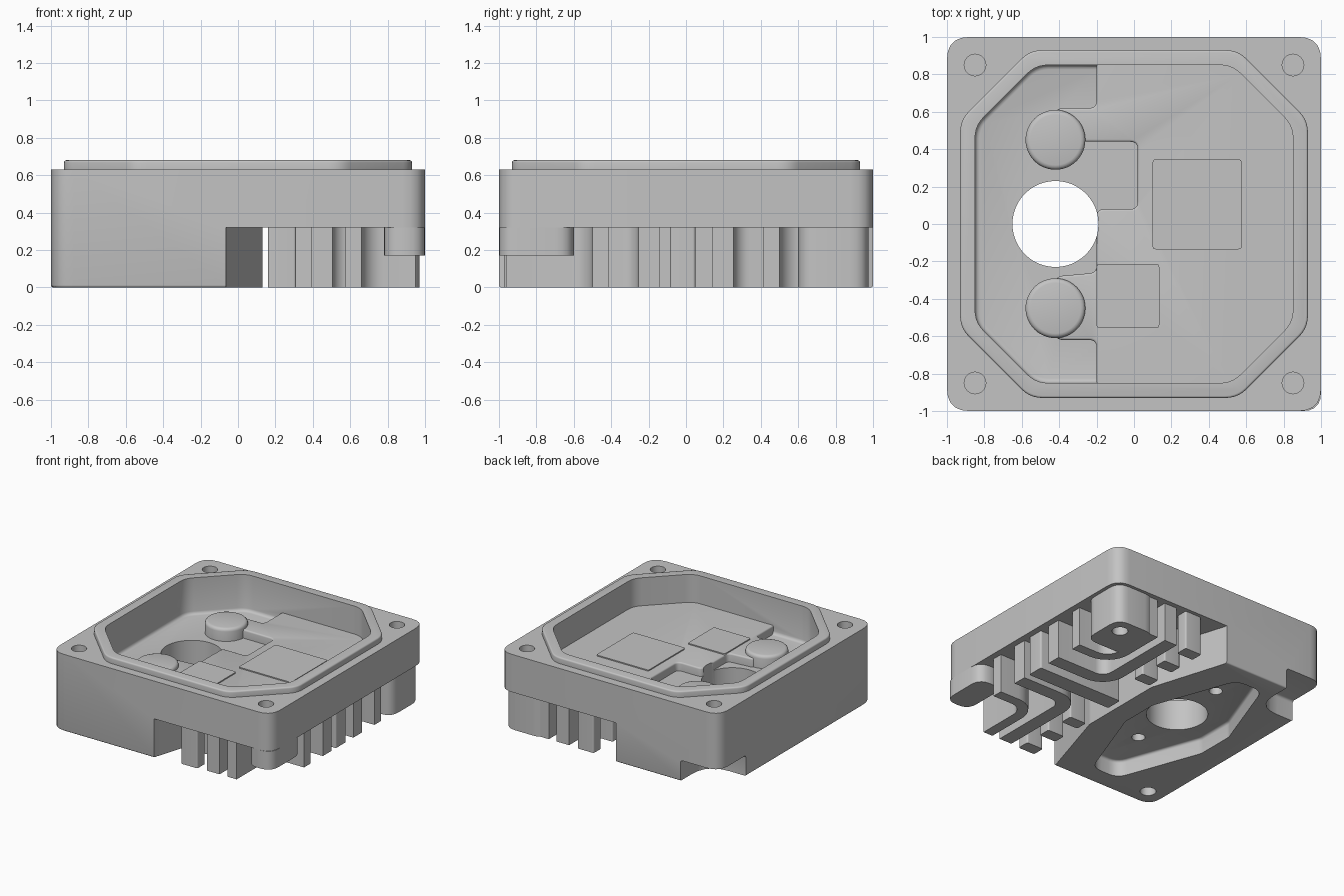
import bpy, bmesh, math
from mathutils import Vector

cube = bpy.data.objects.get("Cube")
if cube:
    bpy.data.objects.remove(cube, do_unlink=True)

metal = bpy.data.materials.new("cast_grey")
metal.use_nodes = True
GREY = (0.55, 0.55, 0.55, 1)
metal.diffuse_color = GREY
metal.node_tree.nodes["Principled BSDF"].inputs["Base Color"].default_value = GREY


def rounded(points, r, steps=5):
    """Round every corner of a 2D outline."""
    out = []
    for i, p in enumerate(points):
        p = Vector(p)
        a = Vector(points[i - 1]) - p
        b = Vector(points[(i + 1) % len(points)]) - p
        t = min(r / math.tan(a.angle(b) / 2), a.length * 0.45, b.length * 0.45)
        s, e = p + a.normalized() * t, p + b.normalized() * t
        for k in range(steps + 1):
            f = k / steps
            out.append(s * (1 - f) ** 2 + p * 2 * f * (1 - f) + e * f * f)
    return out


def circle(x, y, r, n=48):
    return [(x + r * math.cos(math.tau * i / n), y + r * math.sin(math.tau * i / n)) for i in range(n)]


def arc(x, y, r, start, end, n=8):
    angles = [math.radians(start + (end - start) * i / n) for i in range(n + 1)]
    return [(x + r * math.cos(a), y + r * math.sin(a)) for a in angles]


def rect(x0, x1, y0, y1):
    return [(x0, y0), (x1, y0), (x1, y1), (x0, y1)]


def octagon(h, c):
    return [(h, -c), (h, c), (c, h), (-c, h), (-h, c), (-h, -c), (-c, -h), (c, -h)]


def prism(name, points, z0, z1, bottom=0, top=0):
    """Extrude an outline, with optional rounded bottom or top edges."""
    bm = bmesh.new()
    low = [bm.verts.new((p[0], p[1], z0)) for p in points]
    high = [bm.verts.new((p[0], p[1], z1)) for p in points]
    caps = [bm.faces.new(low), bm.faces.new(high)]
    n = len(points)
    for i in range(n):
        j = (i + 1) % n
        bm.faces.new((low[i], low[j], high[j], high[i]))
    bmesh.ops.recalc_face_normals(bm, faces=bm.faces)
    edge_sets = [(list(f.edges), w) for f, w in zip(caps, (bottom, top)) if w]
    for edges, width in edge_sets:
        bmesh.ops.bevel(bm, geom=edges, offset=width, segments=3, profile=0.5, affect='EDGES')
    mesh = bpy.data.meshes.new(name)
    bm.to_mesh(mesh)
    bm.free()
    mesh.materials.append(metal)
    obj = bpy.data.objects.new(name, mesh)
    bpy.context.collection.objects.link(obj)
    return obj


def combine(target, tool, operation='DIFFERENCE'):
    mod = target.modifiers.new("combine", 'BOOLEAN')
    mod.operation, mod.solver, mod.object = operation, 'EXACT', tool
    bpy.context.view_layer.objects.active = target
    bpy.ops.object.modifier_apply(modifier=mod.name)
    bpy.data.objects.remove(tool, do_unlink=True)


def cut(target, points, z0, z1, **kw):
    combine(target, prism("cutter", points, z0, z1, **kw))


# Housing with a cut-away bay for the fins
housing = prism("housing", rounded(rect(-1, 1, -1, 1), 0.12), 0, 0.63, bottom=0.012)
bay = [(-0.1, -1.1), (0.13, -0.36), (0.13, 0.36), (-0.1, 1.1), (1.1, 1.1), (1.1, -1.1)]
cut(housing, rounded(bay, 0.1), -0.1, 0.32)

# Raised sealing rim and the cavity inside it
rim = prism("rim", rounded(octagon(0.93, 0.555), 0.16), 0.6, 0.68, top=0.012)
combine(housing, rim, 'UNION')
cut(housing, rounded(octagon(0.85, 0.525), 0.16), 0.38, 0.8, bottom=0.025)

# Upper floor level with tongues that run to the two bosses
upper_floor = [(-0.2, -0.88), (-0.2, -0.62), (-0.42, -0.62), (-0.42, -0.28), (-0.2, -0.26),
               (-0.2, 0.08), (0.02, 0.08), (0.02, 0.44), (-0.42, 0.44), (-0.42, 0.62),
               (-0.2, 0.62), (-0.2, 0.88), (0.52, 0.88), (0.88, 0.54), (0.88, -0.54), (0.52, -0.88)]
combine(housing, prism("upper_floor", rounded(upper_floor, 0.04), 0.35, 0.45, top=0.012), 'UNION')

# Underside recess, shaft hole and corner notch
recess = [(-0.54, -0.84), (-0.3, -0.84), (-0.05, -0.16), (-0.05, 0.16),
          (-0.3, 0.84), (-0.54, 0.84), (-0.79, 0.16), (-0.79, -0.16)]
cut(housing, rounded(recess, 0.12), -0.1, 0.13, top=0.02)
cut(housing, circle(-0.42, 0, 0.23), -0.2, 0.6)
cut(housing, rounded(rect(-1.4, -0.65, 0.65, 1.4), 0.2), -0.1, 0.17, top=0.02)
for side in (-1, 1):
    cut(housing, circle(-0.42, side * 0.45, 0.05, 24), 0, 0.3)

# Screw holes at the corners, above and below
for x in (-0.85, 0.85):
    for y in (-0.85, 0.85):
        cut(housing, circle(x, y, 0.058, 24), 0.45, 0.8)
cut(housing, circle(-0.85, -0.85, 0.06, 24), -0.1, 0.26)

# Round bosses on the low floor
parts = [housing]
for side, label in ((1, "back"), (-1, "front")):
    parts.append(prism(label + "_boss", circle(-0.42, side * 0.45, 0.16), 0.35, 0.485, top=0.025))

# Thin contact pads
parts.append(prism("large_pad", rounded(rect(0.1, 0.575, -0.135, 0.345), 0.015), 0.44, 0.459))
parts.append(prism("small_pad", rounded(rect(-0.2, 0.135, -0.555, -0.215), 0.015), 0.37, 0.459))

# Corner posts
tall_post = prism("tall_post", rounded(rect(0.61, 0.97, 0.6, 0.975), 0.1), 0, 0.33)
cut(tall_post, circle(0.85, 0.85, 0.06, 24), -0.1, 0.12)
parts.append(tall_post)
parts.append(prism("short_post", rounded(rect(0.78, 1, -1, -0.6), 0.1), 0.17, 0.32))

# Middle fin
parts.append(prism("middle_fin", rounded(rect(0.18, 0.95, -0.085, 0.05), 0.015), 0, 0.33))

# Short stubs and bent fins, alike at front and back
for side, label in ((1, "back"), (-1, "front")):
    for i, y in enumerate((0.42, 0.675, 0.92)):
        stub = rounded(rect(0.16, 0.31, side * y - 0.05, side * y + 0.05), 0.015)
        parts.append(prism(f"{label}_stub_{i + 1}", stub, 0, 0.33))
    for i, (x, y, w) in enumerate([(0.575, 0.415, 0.085), (0.39, 0.14, 0.115)]):
        r = 0.2
        bend = arc(x + r, y + r, r - w, 180, 270) + [(0.95, y + w), (0.95, y)]
        bend += arc(x + r, y + r, r, 270, 180) + [(x, 0.96), (x + w, 0.96)]
        outline = [(px, side * py) for px, py in bend]
        parts.append(prism(f"{label}_bent_fin_{i + 1}", outline, 0, 0.33))

# Smooth the curved surfaces only
bpy.ops.object.select_all(action='DESELECT')
for part in parts:
    part.select_set(True)
bpy.context.view_layer.objects.active = housing
bpy.ops.object.shade_smooth_by_angle(angle=math.radians(32))
